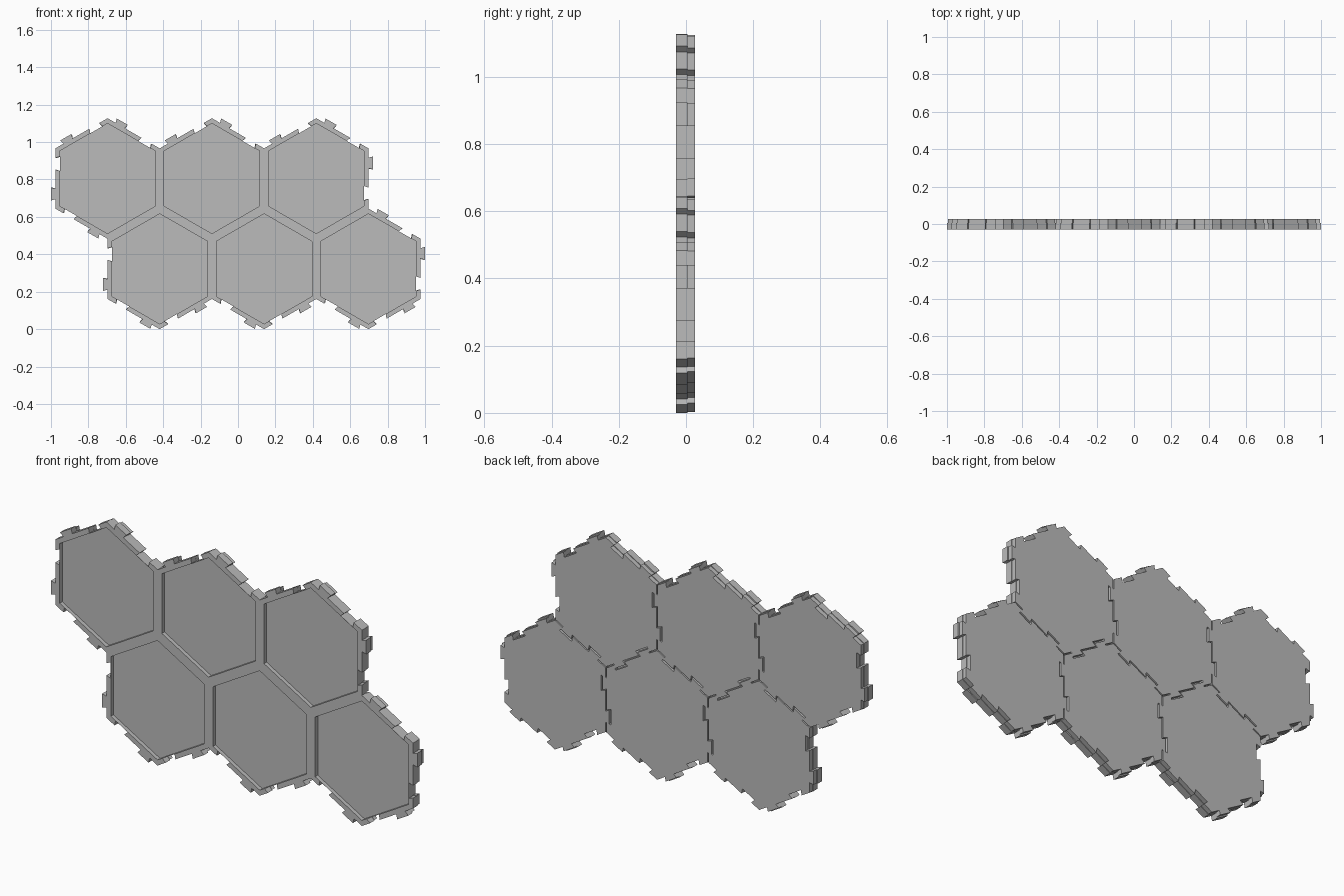
import bpy, bmesh, math
from mathutils import Vector

cube = bpy.data.objects.get("Cube")
if cube:
    bpy.data.objects.remove(cube)

PITCH = 0.558
APO = PITCH / 2
ROW = PITCH * math.sqrt(3) / 2
MID = 0.5637
FRONT, FLOOR, STEP, BACK = -0.03, -0.01, 0.005, 0.027

grey = bpy.data.materials.new("light_grey")
grey.use_nodes = True
grey.diffuse_color = (0.5, 0.5, 0.5, 1)
grey.node_tree.nodes["Principled BSDF"].inputs["Base Color"].default_value = (0.5, 0.5, 0.5, 1)


def edge_points(i, apo, toothed, slack):
    """Points along hexagon side i, counter-clockwise, with one notch and one dovetail tooth."""
    a = math.radians(60 * i)
    out = Vector((math.cos(a), math.sin(a)))
    along = Vector((-out.y, out.x))
    length = 2 * apo / math.sqrt(3)
    profile = [(0, 0)]
    if toothed:
        notch, tooth = -0.0235, 0.0235 - slack
        profile += [(0.16, 0), (0.135, notch), (0.375, notch), (0.35, 0),
                    (0.67, 0), (0.65, tooth), (0.865, tooth), (0.845, 0)]
    return [out * (apo + d) + along * (f - 0.5) * length for f, d in profile]


def make_object(name, bm):
    bmesh.ops.recalc_face_normals(bm, faces=bm.faces)
    mesh = bpy.data.meshes.new(name)
    bm.to_mesh(mesh)
    bm.free()
    mesh.materials.append(grey)
    obj = bpy.data.objects.new(name, mesh)
    bpy.context.collection.objects.link(obj)


def add_ring(bm, points, centre, y):
    return [bm.verts.new((centre.x + p.x, y, centre.y + p.y)) for p in points]


def add_walls(bm, a, b):
    for k in range(len(a)):
        n = (k + 1) % len(a)
        bm.faces.new((a[k], a[n], b[n], b[k]))


def tray(name, centre, joined):
    """Front layer: raised rim around a sunken hexagonal floor."""
    sides = [edge_points(i, APO, i not in joined, 0) for i in range(6)]
    outline = [p for s in sides for p in s]
    inner = [edge_points(i, APO - 0.024, False, 0)[0] for i in range(6)]
    bm = bmesh.new()
    rim = add_ring(bm, outline, centre, FRONT)
    base = add_ring(bm, outline, centre, STEP)
    lip = add_ring(bm, inner, centre, FRONT)
    floor = add_ring(bm, inner, centre, FLOOR)
    add_walls(bm, rim, base)
    add_walls(bm, lip, floor)
    bm.faces.new(floor)
    bm.faces.new(base)
    start = 0
    for i, s in enumerate(sides):
        run = [rim[(start + k) % len(rim)] for k in range(len(s) + 1)]
        bm.faces.new(run + [lip[(i + 1) % 6], lip[i]])
        start += len(s)
    make_object(name, bm)


def back_plate(name, centre):
    """Back layer: interlocking plate, slightly smaller so that seams stay open."""
    outline = [p for i in range(6) for p in edge_points(i, APO - 0.003, True, 0.003)]
    bm = bmesh.new()
    a = add_ring(bm, outline, centre, STEP)
    b = add_ring(bm, outline, centre, BACK)
    add_walls(bm, a, b)
    bm.faces.new(a)
    bm.faces.new(b)
    make_object(name, bm)


# Two staggered rows of three tiles
cells = {(row, col): Vector(((col - 1) * PITCH + (0.25 - 0.5 * row) * PITCH, MID + (row - 0.5) * ROW))
         for row in range(2) for col in range(3)}

for (row, col), c in cells.items():
    # Sides that touch another tile get no teeth on the front rim
    joined = set()
    for i in range(6):
        a = math.radians(60 * i)
        target = c + Vector((math.cos(a), math.sin(a))) * PITCH
        if any((target - o).length < 0.05 for o in cells.values()):
            joined.add(i)
    label = ("lower", "upper")[row] + "_" + ("right", "middle", "left")[col]
    tray(label + "_tile_tray", c, joined)
    back_plate(label + "_tile_back", c)
